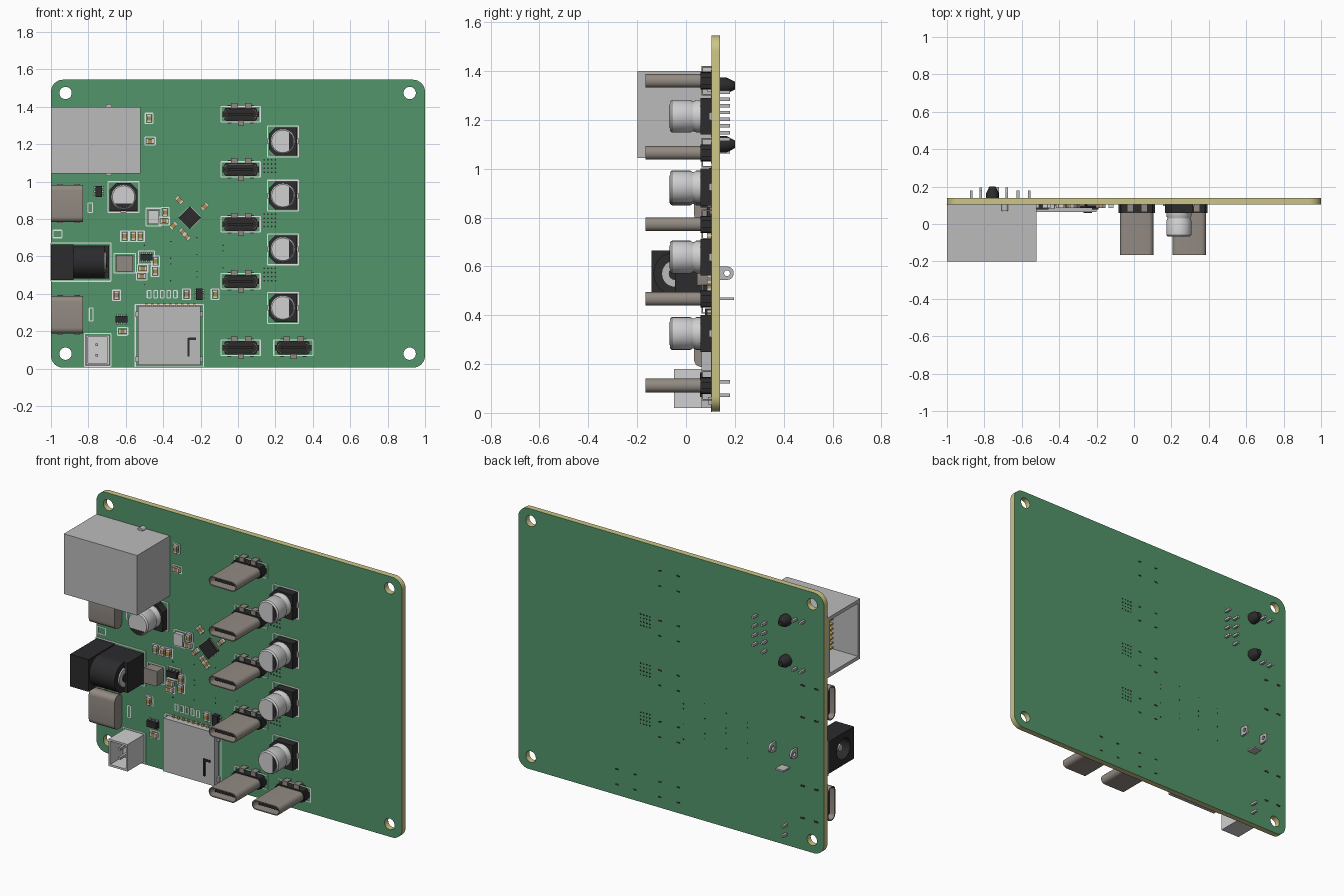
import bpy, bmesh, math
from mathutils import Vector

if "Cube" in bpy.data.objects:
    bpy.data.objects.remove(bpy.data.objects["Cube"])

def material(name, r, g, b):
    m = bpy.data.materials.new(name)
    m.diffuse_color = (r, g, b, 1)
    m.use_nodes = True
    m.node_tree.nodes["Principled BSDF"].inputs["Base Color"].default_value = m.diffuse_color
    return m

GREEN = material("board green", 0.085, 0.30, 0.145)
EDGE = material("board edge yellow", 0.60, 0.56, 0.24)
SILVER = material("shield silver", 0.50, 0.50, 0.50)
CAN = material("can light grey", 0.63, 0.63, 0.64)
SHELL = material("port shell taupe", 0.29, 0.255, 0.225)
BLACK = material("plastic black", 0.025, 0.025, 0.027)
WHITE = material("print white", 0.80, 0.80, 0.80)
GOLD = material("contact gold", 0.55, 0.36, 0.08)
BROWN = material("ceramic brown", 0.42, 0.26, 0.08)

YF, YB = 0.105, 0.139          # front and back of the board

def rect(cx, cy, w, h, r=0.0, n=5, ang=0.0):
    """Rectangle outline, optionally rounded and turned."""
    pts = []
    for k, (sx, sy) in enumerate(((1, 1), (-1, 1), (-1, -1), (1, -1))):
        for i in range(n + 1 if r else 1):
            a = math.pi / 2 * (k + i / n)
            pts.append((sx * (w / 2 - r) + r * math.cos(a), sy * (h / 2 - r) + r * math.sin(a)))
    c, s = math.cos(ang), math.sin(ang)
    return [(cx + x * c - y * s, cy + x * s + y * c) for x, y in pts]

def disc(cx, cy, r, n=24):
    return [(cx + r * math.cos(2 * math.pi * i / n), cy + r * math.sin(2 * math.pi * i / n)) for i in range(n)]

PLACE = {"x": lambda p, t: (t, p[0], p[1]), "y": lambda p, t: (p[0], t, p[1]), "z": lambda p, t: (p[0], p[1], t)}

def finish(name, bm, mats):
    bmesh.ops.recalc_face_normals(bm, faces=bm.faces[:])
    me = bpy.data.meshes.new(name)
    bm.to_mesh(me)
    bm.free()
    for m in mats:
        me.materials.append(m)
    ob = bpy.data.objects.new(name, me)
    bpy.context.collection.objects.link(ob)
    return ob

def solid(name, polys, axis, a, b, mat, recess=None, floor=None):
    """Extrude outlines along an axis; recess=(wall, depth) hollows the end at a."""
    bm = bmesh.new()
    for pts in polys:
        lo = [bm.verts.new(PLACE[axis](p, a)) for p in pts]
        hi = [bm.verts.new(PLACE[axis](p, b)) for p in pts]
        end = bm.faces.new(lo)
        bm.faces.new(hi)
        for i in range(len(pts)):
            j = (i + 1) % len(pts)
            bm.faces.new((lo[i], lo[j], hi[j], hi[i]))
    if recess:
        bmesh.ops.recalc_face_normals(bm, faces=bm.faces[:])
        bm.normal_update()
        bmesh.ops.inset_individual(bm, faces=[end], thickness=recess[0])
        new = bmesh.ops.extrude_discrete_faces(bm, faces=[end])["faces"][0]
        bmesh.ops.translate(bm, verts=new.verts[:], vec=Vector(PLACE[axis]((0, 0), recess[1])))
        new.material_index = 1
    return finish(name, bm, [mat, floor or mat])

def lathe_y(name, cx, cz, profile, mat, n=28):
    bm = bmesh.new()
    rings = [[bm.verts.new((x, y, z)) for x, z in disc(cx, cz, r, n)] for r, y in profile]
    for p, q in zip(rings, rings[1:]):
        for i in range(n):
            j = (i + 1) % n
            bm.faces.new((p[i], p[j], q[j], q[i]))
    bm.faces.new(rings[0])
    bm.faces.new(rings[-1])
    return finish(name, bm, [mat])

def cut(ob, cutter):
    mod = ob.modifiers.new("cut", "BOOLEAN")
    mod.operation, mod.solver, mod.object = "DIFFERENCE", "EXACT", cutter
    bpy.context.view_layer.objects.active = ob
    bpy.ops.object.modifier_apply(modifier=mod.name)
    bpy.data.objects.remove(cutter)

# board with four mounting holes
board = solid("board", [rect(0, 0.775, 2, 1.54, 0.065, 8)], "y", YF, YB, EDGE, floor=GREEN)
cut(board, solid("hole_cutter", [disc(x, z, 0.033) for x in (-0.922, 0.918) for z in (0.08, 1.474)],
                 "y", 0, 0.3, EDGE))
for f in board.data.polygons:
    f.material_index = 1 if abs(f.normal.y) > 0.9 else 0

# network jack, opening to the left
solid("network_jack", [rect(-0.047, 1.222, 0.305, 0.355)], "x", -1.0, -0.52, SILVER, (0.03, 0.26), BLACK)
solid("network_jack_contacts", [rect(-0.01, 1.222 + (i - 3.5) * 0.028, 0.17, 0.009) for i in range(8)],
      "x", -0.90, -0.75, GOLD)
solid("network_jack_ledge", [rect(0.062, 1.222, 0.02, 0.29)], "x", -0.97, -0.75, WHITE)
solid("network_jack_side_tabs", [rect(-0.69, 1.222, 0.035, 0.385, 0.015)], "y", 0.07, YF, SILVER)
solid("network_jack_rear_pins", [rect(x, 1.12 + 0.055 * i + o, 0.014, 0.014) for x, o in ((-0.62, 0), (-0.56, 0.028))
                                 for i in range(4)] +
      [rect(x, z, 0.014, 0.014) for x in (-0.87, -0.82) for z in (1.07, 1.36)], "y", YB - 0.01, 0.18, SILVER)
for z in (1.10, 1.34):
    lathe_y("network_jack_post", -0.757, z, [(0.034, YB - 0.01), (0.034, 0.165), (0.016, 0.2)], BLACK, 16)

# two sideways ports on the left edge
for z in (0.883, 0.288):
    solid("side_port_shell", [rect(0.068, z, 0.07, 0.2, 0.03)], "x", -1.0, -0.83, SHELL, (0.007, 0.14), BLACK)
    solid("side_port_tongue", [rect(0.068, z, 0.016, 0.14)], "x", -0.98, -0.85, BLACK)
    solid("side_port_feet", [rect(x, z, 0.03, 0.21) for x in (-0.95, -0.86)], "y", 0.09, YF, SHELL)

# barrel power jack
block = solid("power_jack_block", [rect(-0.018, 0.57, 0.246, 0.19)], "x", -1.0, -0.88, BLACK)
cut(block, solid("bore_cutter", [disc(-0.045, 0.57, 0.062)], "x", -1.1, -0.89, BLACK))
solid("power_jack_barrel", [disc(-0.045, 0.57, 0.088, 32)], "x", -0.88, -0.715, BLACK)
solid("power_jack_base", [rect(0.03, 0.57, 0.15, 0.176)], "x", -0.88, -0.69, BLACK)
solid("power_jack_pin", [disc(-0.045, 0.57, 0.02, 16)], "x", -0.98, -0.88, SILVER)
solid("power_jack_rear_contact", [disc(-0.045, 0.57, 0.055)], "x", -0.72, -0.706, SILVER)
solid("power_jack_rivet", [disc(-0.045, 0.57, 0.026, 16)], "x", -0.71, -0.70, BLACK)
for x in (-0.68, -0.82):
    lug = solid("power_jack_lug", [rect(0.155, 0.572, 0.08, 0.054, 0.025)], "x", x - 0.006, x + 0.006, SILVER)
    cut(lug, solid("lug_cutter", [disc(0.168, 0.572, 0.012, 12)], "x", x - 0.1, x + 0.1, SILVER))
solid("power_jack_lower_lug", [rect(-0.75, 0.468, 0.054, 0.01)], "y", YB - 0.01, 0.197, SILVER)

# memory card slot with its eject lever
solid("card_slot", [[(-0.535, 0.02), (-0.20, 0.02), (-0.20, 0.335), (-0.53, 0.335), (-0.535, 0.325)]],
      "y", 0.064, YF, SILVER)
solid("card_slot_lever", [rect(-0.265, 0.115, 0.012, 0.10), rect(-0.245, 0.16, 0.04, 0.012)], "y", 0.058, 0.066, BLACK)
solid("card_slot_side_tabs", [rect(-0.367, z, 0.36, 0.03) for z in (0.05, 0.29)], "y", 0.09, YF, SILVER)
solid("card_slot_contacts", [rect(-0.49 + 0.032 * i, 0.338, 0.012, 0.02) for i in range(9)], "y", 0.095, YF, GOLD)

# two-pin header in a shroud
solid("pin_header_shroud", [rect(-0.75, 0.10, 0.125, 0.16)], "y", -0.05, YF, CAN, (0.016, 0.12), CAN)
solid("pin_header_pins", [rect(-0.755, z, 0.014, 0.014) for z in (0.072, 0.127)], "y", -0.03, 0.18, SILVER)

# upright ports
PORTS = [(0.014, z) for z in (1.36, 1.065, 0.772, 0.467, 0.112)] + [(0.296, 0.112)]
for x, z in PORTS:
    solid("upright_port_shell", [rect(x, z, 0.18, 0.056, 0.026)], "y", -0.165, 0.07, SHELL, (0.006, 0.2), BLACK)
    solid("upright_port_tongue", [rect(x, z, 0.13, 0.014)], "y", -0.14, 0.05, BLACK)
    solid("upright_port_contacts", [rect(x + (i - 4.5) * 0.012, z, 0.006, 0.018) for i in range(10)],
          "y", -0.13, -0.06, GOLD)
    solid("upright_port_base", [rect(x, z, 0.175, 0.07, 0.012, 2), rect(x, z, 0.195, 0.03)], "y", 0.06, YF, BLACK)
    legs = [(x - 0.035, 1), (x + 0.04, 1), (x + 0.002, -1)]
    solid("upright_port_leg_tops", [rect(lx, z + s * 0.044, 0.034, 0.034) for lx, s in legs], "y", 0.064, 0.07, SHELL)
    solid("upright_port_legs", [rect(lx, z + s * 0.058, 0.034, 0.006) for lx, s in legs], "y", 0.064, YF, SHELL)

# round capacitors: chamfered base, can, dark polarity mark towards (dx, dz)
CAPS = [(0.24, z, 1, 0) for z in (1.215, 0.925, 0.638, 0.325)] + [(-0.612, 0.917, 0, -1)]
for x, z, dx, dz in CAPS:
    outline = [(0.075, -0.075), (0.075, 0.075), (-0.04, 0.075), (-0.075, 0.04), (-0.075, -0.04), (-0.04, -0.075)]
    solid("capacitor_base", [[(x + u * dx - v * dz, z + u * dz + v * dx) for u, v in outline]], "y", 0.06, YF, BLACK)
    lathe_y("capacitor_can", x, z, [(0.06, -0.066), (0.067, -0.058), (0.067, 0.018), (0.062, 0.026),
                                    (0.062, 0.034), (0.067, 0.042), (0.067, 0.062)], CAN)
    turn = math.atan2(dz, dx)
    arc = [turn + math.radians(d) for d in range(-55, 56, 11)]
    solid("capacitor_mark", [[(x + 0.058 * math.cos(t), z + 0.058 * math.sin(t)) for t in arc]],
          "y", -0.068, -0.065, BLACK)
    solid("capacitor_leads", [rect(x, z, 0.17 if dx else 0.03, 0.03 if dx else 0.17)], "y", 0.095, YF, SILVER)

# main chip, crystal, inductor and small chips
D45 = math.pi / 4
solid("main_chip", [rect(-0.257, 0.807, 0.085, 0.085, ang=D45)], "y", 0.086, YF, BLACK)
solid("main_chip_pads", [rect(-0.257, 0.807, 0.092, 0.07, ang=D45 + k * math.pi / 2) for k in (0, 1)],
      "y", 0.1, YF, SILVER)
solid("crystal", [rect(-0.452, 0.81, 0.06, 0.072, 0.008, 2)], "y", 0.083, YF, CAN)
solid("inductor", [rect(-0.606, 0.564, 0.09, 0.09, 0.008, 2)], "y", 0.045, YF, SHELL)
for x, z, w, h in ((-0.745, 0.948, 0.035, 0.06), (-0.489, 0.595, 0.065, 0.035),
                   (-0.206, 0.398, 0.035, 0.06), (-0.622, 0.264, 0.065, 0.035)):
    solid("small_chip", [rect(x, z, w, h)], "y", 0.078, YF, BLACK)
    lead = (0.01, h + 0.02) if w > h else (w + 0.02, 0.01)
    solid("small_chip_leads", [rect(x + (k * 0.022 if w > h else 0), z + (0 if w > h else k * 0.02), *lead)
                               for k in (-1, 0, 1)], "y", 0.095, YF, SILVER)

# chip resistors and capacitors: x, z, angle in degrees
PASSIVES = [(-0.606, 0.708, 90), (-0.56, 0.708, 90), (-0.522, 0.708, 90), (-0.51, 0.535, 0), (-0.515, 0.495, 0),
            (-0.44, 0.575, 90), (-0.443, 0.52, 90), (-0.65, 0.392, 90), (-0.275, 0.398, 90), (-0.122, 0.398, 90),
            (-0.617, 0.2, 0), (-0.475, 1.338, 90), (-0.47, 1.217, 0), (-0.315, 0.902, -45), (-0.345, 0.765, 45),
            (-0.178, 0.866, 45), (-0.275, 0.708, -45), (-0.295, 0.73, -45), (-0.39, 0.835, 90), (-0.395, 0.79, 0)]
for x, z, deg in PASSIVES:
    a = math.radians(deg)
    c, s = math.cos(a) * 0.017, math.sin(a) * 0.017
    solid("passive_body", [rect(x, z, 0.03, 0.024, ang=a)], "y", 0.086, YF, BROWN)
    solid("passive_ends", [rect(x + k * c, z + k * s, 0.011, 0.026, ang=a) for k in (-1, 1)], "y", 0.085, YF, CAN)

# printed outlines around parts
FRAMES = [(-0.367, 0.175, 0.365, 0.335), (-0.84, 0.57, 0.32, 0.205), (-0.75, 0.1, 0.14, 0.175),
          (-0.606, 0.564, 0.115, 0.105), (-0.452, 0.81, 0.08, 0.095), (-0.489, 0.595, 0.085, 0.07)]
FRAMES += [(x, z, 0.165, 0.165) for x, z, _, _ in CAPS] + [(x, z, 0.21, 0.082) for x, z in PORTS]
FRAMES += [(-0.475, 0.398, 0.02, 0.04), (-0.785, 0.29, 0.02, 0.07), (-0.79, 0.86, 0.025, 0.05), (-0.965, 0.72, 0.05, 0.04)]
FRAMES += [(-0.44 + 0.035 * i, 0.398, 0.02, 0.04) for i in range(4)]
FRAMES += [(x, z, 0.042, 0.055) if d == 90 else (x, z, 0.055, 0.042) for x, z, d in PASSIVES if d in (0, 90)]
strips = []
for x, z, w, h in FRAMES:
    strips += [rect(x, z + k * h / 2, w, 0.006) for k in (-1, 1)] + [rect(x + k * w / 2, z, 0.006, h) for k in (-1, 1)]
solid("printed_outlines", strips, "y", YF - 0.002, YF + 0.002, WHITE)

# drilled vias and slots, visible on both sides
vias = [disc(0.14 + 0.02 * i, z + 0.022 * j, 0.005, 6) for z in (1.05, 0.76, 0.47) for i in range(4) for j in range(4)]
vias += [disc(-0.5 + 0.14 * (i % 4), 0.45 + 0.07 * (i // 4) + 0.02 * (i % 3), 0.004, 6) for i in range(16)]
vias += [rect(x + u, z + v, 0.022, 0.009, 0.004, 2) for x, z in PORTS for u in (-0.06, 0.06) for v in (-0.045, 0.045)]
vias += [rect(x, z + k * 0.095, 0.03, 0.012, 0.005, 2) for x in (-0.95, -0.86) for z in (0.883, 0.288) for k in (-1, 1)]
solid("vias", vias, "y", YF - 0.001, YB + 0.001, BLACK)

# smooth round surfaces, keep edges sharp
bpy.ops.object.select_all(action="SELECT")
bpy.context.view_layer.objects.active = board
bpy.ops.object.shade_smooth_by_angle(angle=math.radians(32))
